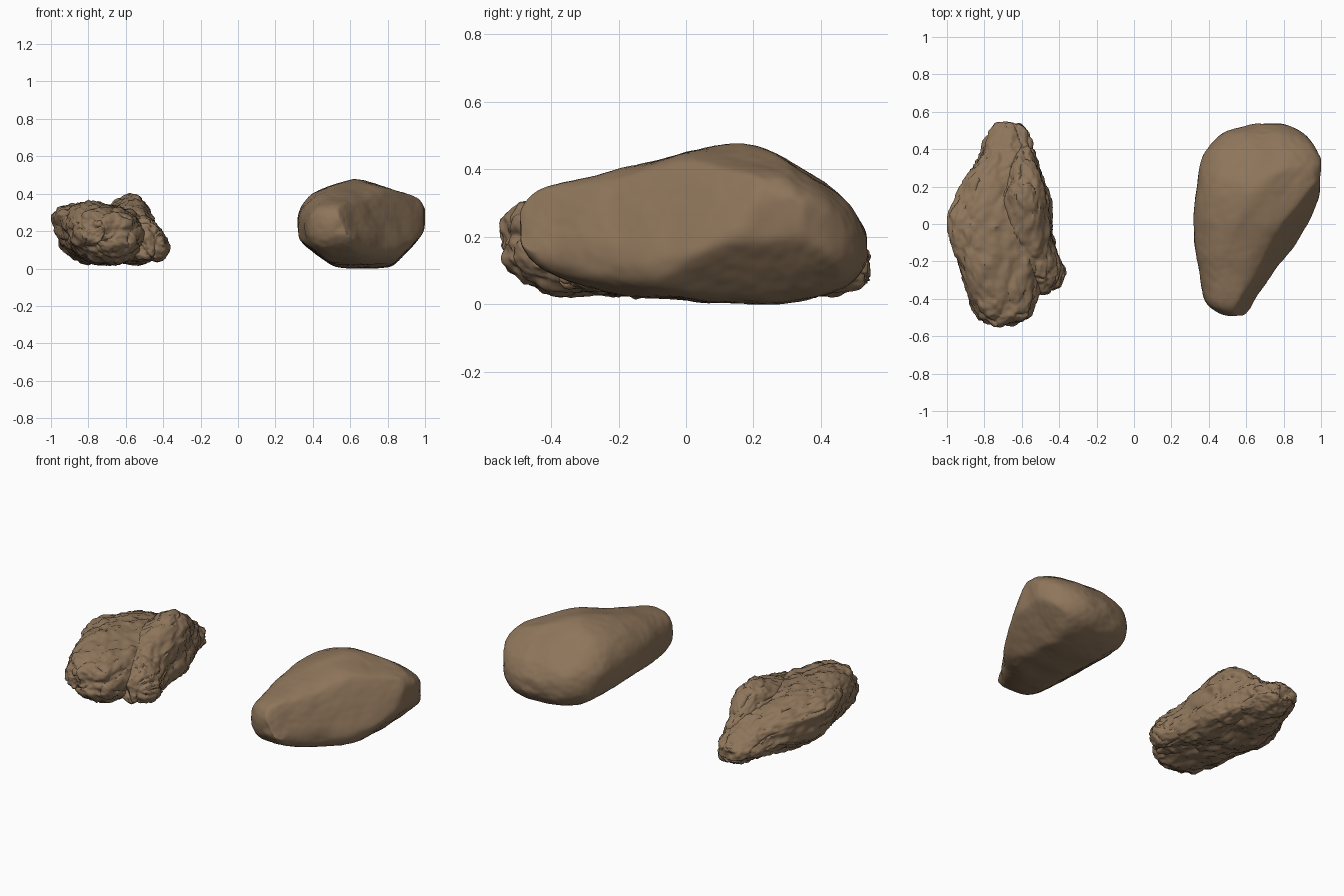
import bpy
import bmesh
import math
from mathutils import Vector, noise

cube = bpy.data.objects.get("Cube")
if cube:
    bpy.data.objects.remove(cube, do_unlink=True)

stone = bpy.data.materials.new("brown stone")
stone.use_nodes = True
STONE_COLOUR = (0.27, 0.178, 0.104, 1)
stone.diffuse_color = STONE_COLOUR
stone.node_tree.nodes["Principled BSDF"].inputs["Base Color"].default_value = STONE_COLOUR


def spline(a, b, c, d, t):
    """Blend four neighbouring sections smoothly."""
    return [q + 0.5 * t * (r - p + t * (2 * p - 5 * q + 4 * r - s + t * (3 * (q - r) + s - p)))
            for p, q, r, s in zip(a, b, c, d)]


def closed_end(section):
    """Shrink an end section to a point."""
    y, left, right, top_x, top, bottom, left_z, right_z = section
    x, z = (left + right) / 2, (top + bottom) / 2
    return (y, x, x, x, z, z, z, z)


def power(value, exponent):
    return max(value, 0) ** exponent


def ring(section, powers, count):
    """Four curved quarters through the top, right, bottom and left points."""
    y, left, right, top_x, top, bottom, left_z, right_z = section
    bottom_x = (left + right) / 2
    corners = [((top_x, top), (right, right_z)), ((bottom_x, bottom), (right, right_z)),
               ((bottom_x, bottom), (left, left_z)), ((top_x, top), (left, left_z))]
    points = []
    for i in range(count):
        turn = 4 * i / count
        quarter = int(turn)
        angle = (turn - quarter) * math.pi / 2
        if quarter % 2:
            angle = math.pi / 2 - angle
        pole, side = corners[quarter]
        s, c = power(math.sin(angle), powers[quarter]), power(math.cos(angle), powers[quarter])
        points.append((pole[0] + (side[0] - pole[0]) * s, y, side[1] + (pole[1] - side[1]) * c))
    return points


def worn_surface(p):
    """Soft hollows with a faint grain."""
    return 0.008 * noise.noise(p * 4) + 0.006 * noise.noise(p * 9) + 0.002 * noise.noise(p * 30)


def craggy_surface(p):
    """Lumps, layers along the length, and shallow cracks."""
    q = Vector((p.x, p.y * 0.6, p.z * 1.3))
    lumps = 0.018 * noise.noise(q * 7) + 0.014 * noise.noise(q * 16)
    grain = 0.008 * noise.noise(p * 32) + 0.004 * noise.noise(p * 60)
    warped = q * 6 + noise.noise_vector(q * 8) * 0.8
    distances = noise.voronoi(warped)[0]
    crack = max(0, 1 - (distances[1] - distances[0]) / 0.15)
    return lumps + grain - 0.009 * crack


def make_rock(name, sections, powers, surface, facets=(), count=128, steps=12):
    rows = [closed_end(sections[0])] + sections + [closed_end(sections[-1])]
    padded = [rows[0]] + rows + [rows[-1]]
    rings = []
    for i in range(len(rows) - 1):
        for k in range(steps):
            section = spline(*padded[i:i + 4], k / steps)
            rings.append(ring(section, powers, count))
    rings.append(ring(rows[-1], powers, count))

    bm = bmesh.new()
    loops = [[bm.verts.new(p) for p in points] for points in rings]
    for a, b in zip(loops, loops[1:]):
        for i in range(count):
            j = (i + 1) % count
            bm.faces.new((a[i], a[j], b[j], b[i]))
    bmesh.ops.remove_doubles(bm, verts=bm.verts, dist=0.0006)
    # Press broad flat facets into the stone
    for direction, point in facets:
        normal = Vector(direction).normalized()
        for v in bm.verts:
            v.co -= normal * max(0, normal.dot(v.co - Vector(point))) * 0.85
    # Even out the section seams before roughening
    for _ in range(6):
        bmesh.ops.smooth_vert(bm, verts=bm.verts, factor=0.5,
                              use_axis_x=True, use_axis_y=True, use_axis_z=True)
    bmesh.ops.recalc_face_normals(bm, faces=bm.faces)
    bm.normal_update()
    moves = [v.normal * surface(v.co) for v in bm.verts]
    for v, move in zip(bm.verts, moves):
        v.co += move
        v.co.z = max(v.co.z, 0)
        v.co.x = min(max(v.co.x, -1), 1)

    mesh = bpy.data.meshes.new(name)
    bm.to_mesh(mesh)
    bm.free()
    mesh.materials.append(stone)
    obj = bpy.data.objects.new(name, mesh)
    bpy.context.collection.objects.link(obj)
    return obj


# Sections: y, left x, right x, top x, top z, bottom z, left z, right z
smooth_sections = [
    (-.49, .50, .59, .54, .27, .18, .23, .20),
    (-.46, .43, .62, .52, .32, .13, .22, .18),
    (-.40, .375, .65, .51, .35, .085, .22, .16),
    (-.25, .345, .75, .53, .385, .04, .22, .14),
    (-.10, .32, .87, .57, .43, .02, .22, .15),
    (.10, .32, .98, .62, .475, .005, .23, .25),
    (.25, .345, .995, .64, .455, 0, .22, .29),
    (.34, .365, 1.0, .65, .40, .01, .21, .28),
    (.42, .41, .96, .66, .35, .03, .20, .25),
    (.49, .49, .89, .69, .29, .06, .18, .20),
    (.535, .62, .80, .71, .22, .12, .17, .17),
]
# Facets: facing direction, point on the plane
smooth_facets = [
    ((.74, -.50, .38), (.86, -.10, .16)),
    ((.73, 0, -.68), (.825, 0, .016)),
    ((-.59, 0, -.81), (.43, 0, .075)),
    ((.3, 0, .95), (.66, 0, .470)),
    ((-.32, 0, .95), (.52, 0, .445)),
]
body_sections = [
    (-.54, -.78, -.66, -.72, .24, .13, .19, .18),
    (-.50, -.825, -.56, -.70, .28, .085, .20, .18),
    (-.40, -.885, -.51, -.72, .325, .03, .23, .17),
    (-.20, -.945, -.49, -.78, .355, .02, .26, .17),
    (0, -.995, -.49, -.80, .355, .02, .27, .16),
    (.20, -.93, -.50, -.76, .32, .02, .22, .15),
    (.35, -.84, -.53, -.69, .26, .03, .17, .14),
    (.45, -.79, -.55, -.67, .21, .03, .13, .12),
    (.545, -.73, -.60, -.66, .16, .05, .10, .10),
]
ridge_sections = [
    (-.37, -.57, -.46, -.51, .17, .06, .12, .11),
    (-.31, -.60, -.39, -.51, .24, .04, .15, .11),
    (-.24, -.64, -.37, -.53, .28, .03, .16, .10),
    (-.10, -.68, -.415, -.55, .33, .03, .18, .11),
    (.12, -.72, -.45, -.54, .40, .03, .20, .14),
    (.24, -.69, -.48, -.56, .37, .04, .20, .14),
    (.36, -.65, -.52, -.59, .27, .05, .16, .13),
    (.42, -.62, -.55, -.59, .20, .07, .14, .13),
]

# Quarter shapes: top right, bottom right, bottom left, top left
rocks = [
    make_rock("smooth_rock", smooth_sections, (.82, .65, .8, .9), worn_surface, smooth_facets),
    make_rock("rough_rock_body", body_sections, (.95, .75, .95, .85), craggy_surface),
    make_rock("rough_rock_ridge", ridge_sections, (1.1, .65, .7, .75), craggy_surface),
]

for obj in bpy.context.selected_objects:
    obj.select_set(False)
for obj in rocks:
    obj.select_set(True)
bpy.context.view_layer.objects.active = rocks[0]
bpy.ops.object.shade_smooth_by_angle(angle=math.radians(45))
